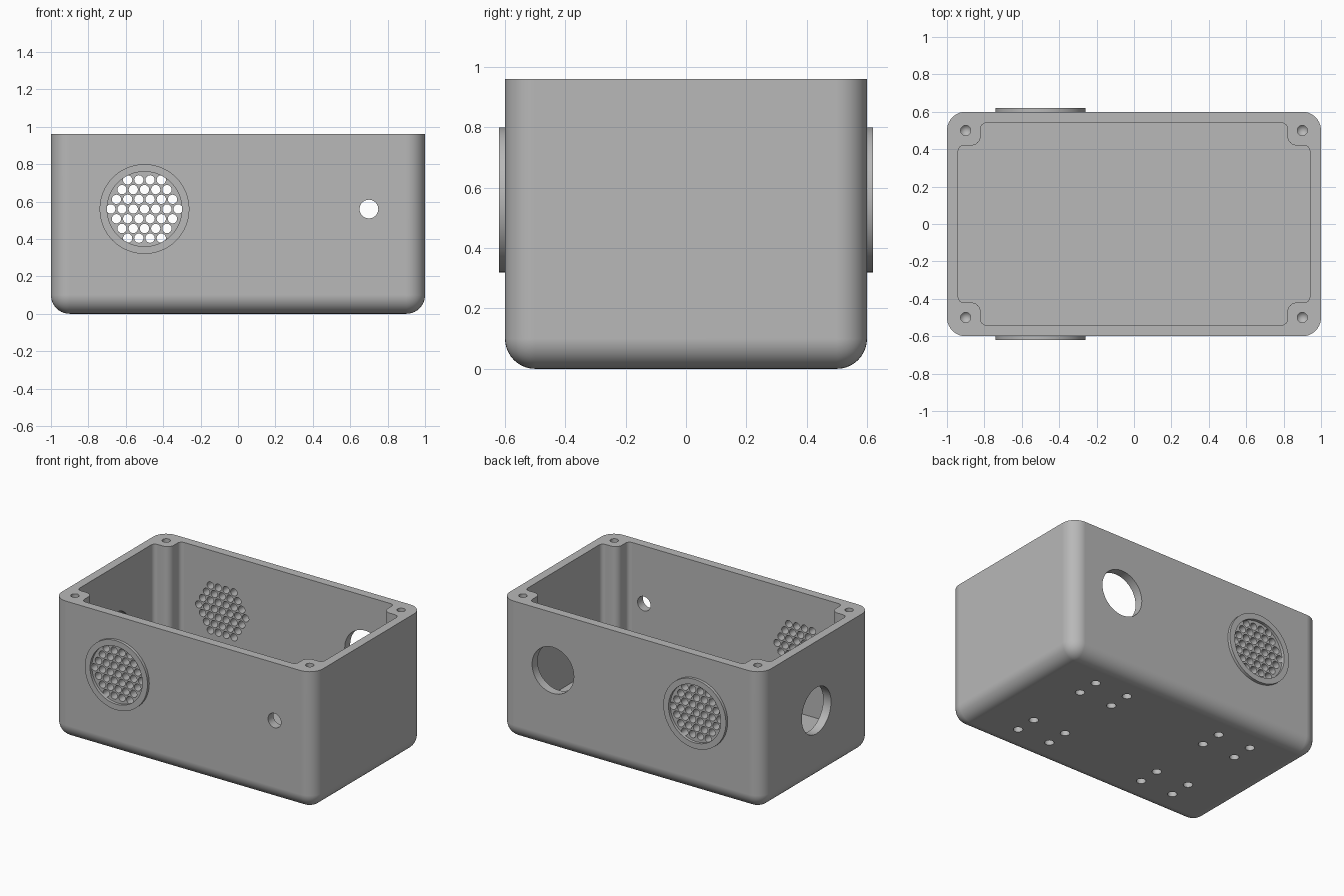
import bpy, bmesh, math
from mathutils import Matrix, Vector

old = bpy.data.objects.get("Cube")
if old:
    bpy.data.objects.remove(old, do_unlink=True)

HX, HY, H = 1.0, 0.6, 0.96      # half length, half depth, height
WALL, FLOOR, ROUND = 0.06, 0.12, 0.1
VENT = (-0.5, 0.56)             # vent centre in x and z

grey = bpy.data.materials.new("plain grey")
grey.use_nodes = True
COLOUR = (0.48, 0.48, 0.48, 1)
grey.diffuse_color = COLOUR
grey.node_tree.nodes["Principled BSDF"].inputs["Base Color"].default_value = COLOUR


def make(name, bm):
    bmesh.ops.recalc_face_normals(bm, faces=bm.faces)
    mesh = bpy.data.meshes.new(name)
    bm.to_mesh(mesh)
    bm.free()
    mesh.materials.append(grey)
    obj = bpy.data.objects.new(name, mesh)
    bpy.context.collection.objects.link(obj)
    return obj


def activate(obj):
    bpy.ops.object.select_all(action='DESELECT')
    obj.select_set(True)
    bpy.context.view_layer.objects.active = obj


def drill(bm, start, end, radius, sides=32, tip=0.0):
    """Add a cylinder between two points, with an optional pointed start."""
    start, end = Vector(start), Vector(end)
    axis = end - start
    turn = axis.to_track_quat('Z', 'Y').to_matrix().to_4x4()
    verts = bmesh.ops.create_cone(
        bm, cap_ends=True, cap_tris=True, segments=sides, radius1=radius,
        radius2=radius, depth=axis.length,
        matrix=Matrix.Translation((start + end) / 2) @ turn)["verts"]
    centre = min(verts, key=lambda v: (v.co - start).length)
    centre.co -= axis.normalized() * tip


def arc(cx, cy, r, a0, a1, steps=6):
    angles = [math.radians(a0 + (a1 - a0) * i / steps) for i in range(steps + 1)]
    return [(cx + r * math.cos(a), cy + r * math.sin(a)) for a in angles]


def cut(obj, cutter):
    cutter.hide_render = True
    mod = obj.modifiers.new("cut", 'BOOLEAN')
    mod.operation, mod.solver, mod.object = 'DIFFERENCE', 'EXACT', cutter
    activate(obj)
    bpy.ops.object.modifier_apply(modifier=mod.name)
    bpy.data.objects.remove(cutter, do_unlink=True)


def smooth(obj):
    activate(obj)
    bpy.ops.object.shade_smooth_by_angle(angle=math.radians(30))
    obj.modifiers.new("even shading", 'WEIGHTED_NORMAL').keep_sharp = True


# Outer shell: all edges rounded except the open rim
bm = bmesh.new()
bmesh.ops.create_cube(bm, size=1, matrix=Matrix.Translation((0, 0, H / 2))
                      @ Matrix.Diagonal((2 * HX, 2 * HY, H, 1)))
edges = [e for e in bm.edges if min(v.co.z for v in e.verts) < H / 2]
bmesh.ops.bevel(bm, geom=edges, offset=ROUND, segments=10, profile=0.5,
                affect='EDGES')
case = make("case_body", bm)

# Cavity, leaving a rounded screw post in each corner
ix, iy, post, fil, nose = HX - WALL, HY - WALL, 0.12, 0.03, 0.05
px, py = ix - post, iy - post
quarter = (arc(ix - fil, py - fil, fil, 0, 90)
           + arc(px + nose, py + nose, nose, 270, 180)
           + arc(px - fil, iy - fil, fil, 0, 90))
outline = []
for sx, sy in ((1, 1), (-1, 1), (-1, -1), (1, -1)):
    part = [(x * sx, y * sy) for x, y in quarter]
    outline += part if sx * sy > 0 else part[::-1]
bm = bmesh.new()
base = bm.faces.new([bm.verts.new((x, y, FLOOR)) for x, y in outline])
raised = bmesh.ops.extrude_face_region(bm, geom=[base])["geom"]
bmesh.ops.translate(bm, vec=(0, 0, 1),
                    verts=[g for g in raised if isinstance(g, bmesh.types.BMVert)])
cut(case, make("cavity_cutter", bm))

bm = bmesh.new()
# Wall openings: small front, large back, large side
drill(bm, (0.7, -0.7, 0.56), (0.7, -0.5, 0.56), 0.05)
drill(bm, (0.6, 0.5, 0.56), (0.6, 0.7, 0.56), 0.16, 48)
drill(bm, (-1.1, 0, H / 2), (-0.9, 0, H / 2), 0.16, 48)

# Staggered vent holes through front and back walls
pitch = 0.06
for row in range(-4, 5):
    for col in range(-4, 5):
        dx = (col + 0.5 * (row % 2)) * pitch
        dz = row * pitch * math.sqrt(3) / 2
        if math.hypot(dx, dz) < 0.205:
            x, z = VENT[0] + dx, VENT[1] + dz
            drill(bm, (x, -0.7, z), (x, 0.7, z), 0.025, 16)

# Screw holes in the posts and blind fixing holes underneath
for sx in (-1, 1):
    for sy in (-1, 1):
        drill(bm, (0.9 * sx, 0.5 * sy, 0.6), (0.9 * sx, 0.5 * sy, 1.1),
              0.027, 20, tip=0.03)
        for ox in (-0.127, 0.127):
            for oy in (-0.076, 0.076):
                x, y = 0.5 * sx + ox, 0.3 * sy + oy
                drill(bm, (x, y, -0.1), (x, y, 0.08), 0.03, 20)
cut(case, make("hole_cutter", bm))
smooth(case)

# Raised vent rims, front and back
for name, side in (("front_vent_rim", -1), ("back_vent_rim", 1)):
    bm = bmesh.new()
    corners = [(0.2, HY), (0.24, HY), (0.24, HY + 0.02), (0.2, HY + 0.02)]
    loop = [bm.verts.new((VENT[0] + r, side * y, VENT[1])) for r, y in corners]
    rim = [bm.edges.new((loop[i], loop[(i + 1) % 4])) for i in range(4)]
    bmesh.ops.spin(bm, geom=loop + rim, cent=(VENT[0], 0, VENT[1]),
                   axis=(0, 1, 0), angle=math.tau, steps=64, use_merge=True)
    bmesh.ops.remove_doubles(bm, verts=bm.verts, dist=0.0001)
    smooth(make(name, bm))
